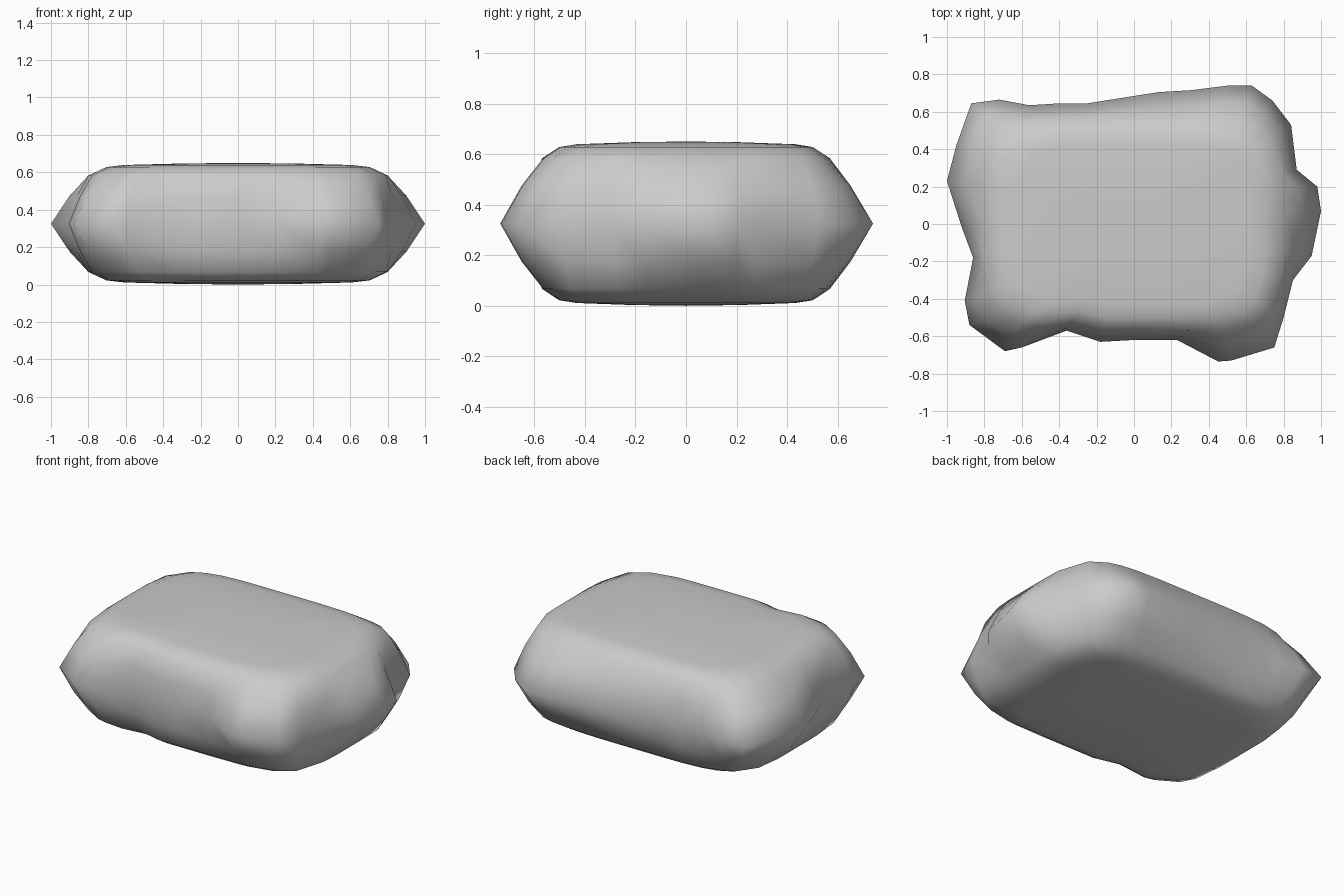
import bpy
import bmesh

cube = bpy.data.objects.get("Cube")
if cube:
    bpy.data.objects.remove(cube, do_unlink=True)

# Plain grey stone material
stone_grey = bpy.data.materials.new("stone_grey")
stone_grey.use_nodes = True
colour = (0.6, 0.6, 0.6, 1)
stone_grey.diffuse_color = colour
stone_grey.node_tree.nodes["Principled BSDF"].inputs["Base Color"].default_value = colour

MIDDLE = 0.325  # height of the widest rim
SHOULDER_X, SHOULDER_Y = 0.8, 0.57  # half size of the calmer body outline
SQUARENESS = 5

# Uneven rim of the stone, counter-clockwise from the right
rim = [
    (1, .07), (.98, .2), (.87, .29), (.84, .53), (.74, .66), (.63, .74),
    (.5, .74), (.3, .715), (.13, .705), (-.25, .645), (-.4, .645),
    (-.56, .635), (-.72, .665), (-.87, .645), (-.95, .42), (-1, .23),
    (-.92, -.02), (-.86, -.18), (-.905, -.41), (-.88, -.54), (-.69, -.68),
    (-.6, -.66), (-.36, -.57), (-.18, -.63), (0, -.62), (.23, -.62),
    (.45, -.735), (.52, -.73), (.75, -.66), (.8, -.5), (.85, -.3), (.95, -.17),
]

# Rounded edge profile: blend from rim to shoulder, shrink, height above the rim
profile = [
    (.5, 1, .15), (1, 1, .258), (1, .88, .303), (1, .76, .314), (1, .38, .322),
]


def clamp(value, limit):
    return max(-limit, min(limit, value))


def shoulder_point(x, y):
    """Point on the rounded body outline, just inside the given rim point."""
    sx = clamp(x * .93, SHOULDER_X)
    sy = clamp(y * .93, SHOULDER_Y)
    reach = abs(sx / SHOULDER_X) ** SQUARENESS + abs(sy / SHOULDER_Y) ** SQUARENESS
    shrink = max(1, reach ** (1 / SQUARENESS))
    return sx / shrink, sy / shrink


def make_ring(bm, blend, scale, height):
    """Ring of vertices between the rim and the scaled shoulder outline."""
    verts = []
    for x, y in rim:
        sx, sy = shoulder_point(x, y)
        position = (
            (x + (sx - x) * blend) * scale,
            (y + (sy - y) * blend) * scale,
            MIDDLE + height,
        )
        verts.append(bm.verts.new(position))
    return verts


def bridge(bm, lower, upper):
    """Join two neighbouring rings with quads."""
    for i in range(len(lower)):
        bm.faces.new((lower[i - 1], lower[i], upper[i], upper[i - 1]))


# Stone body: the same rounded profile above and below the rim
bm = bmesh.new()
rim_ring = make_ring(bm, 0, 1, 0)
for side in (1, -1):
    previous = rim_ring
    for blend, scale, height in profile:
        ring = make_ring(bm, blend, scale, side * height)
        bridge(bm, previous, ring)
        previous = ring
    # Gently domed cap
    centre = bm.verts.new((0, 0, MIDDLE + side * MIDDLE))
    for i in range(len(previous)):
        bm.faces.new((previous[i - 1], previous[i], centre))

bmesh.ops.recalc_face_normals(bm, faces=bm.faces)
for face in bm.faces:
    face.smooth = True

mesh = bpy.data.meshes.new("stone")
bm.to_mesh(mesh)
bm.free()
mesh.materials.append(stone_grey)
stone = bpy.data.objects.new("stone", mesh)
bpy.context.collection.objects.link(stone)
